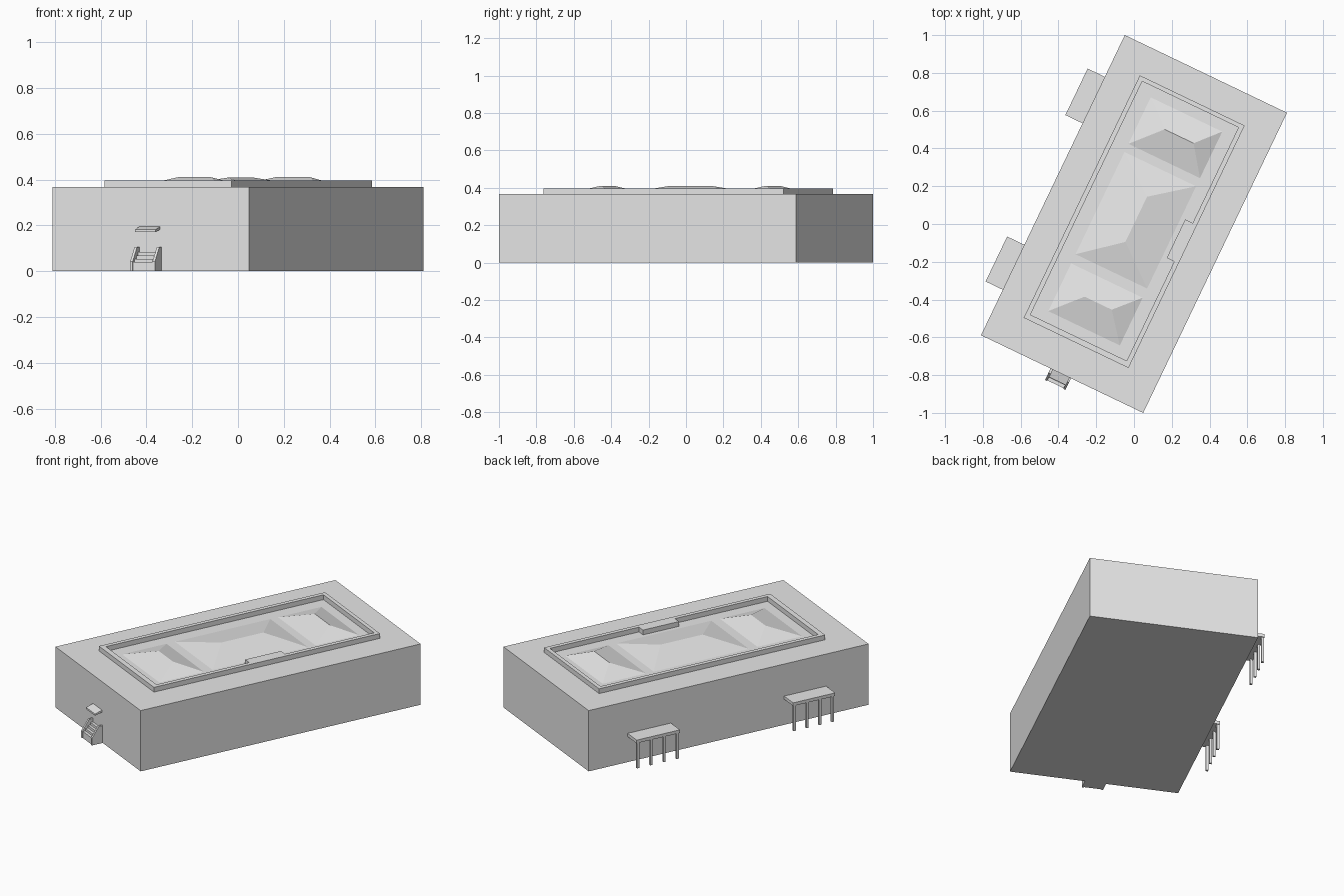
import bpy, bmesh, math
from mathutils import Matrix

if "Cube" in bpy.data.objects:
    bpy.data.objects.remove(bpy.data.objects["Cube"])

# The building is modelled square to the axes, then turned about z
TURN = Matrix.Rotation(math.radians(-25.6), 4, 'Z')
HX, HY, ROOF = 0.476, 0.881, 0.368

grey = bpy.data.materials.new("light_grey")
grey.diffuse_color = (0.8, 0.8, 0.8, 1)
grey.use_nodes = True
grey.node_tree.nodes["Principled BSDF"].inputs["Base Color"].default_value = grey.diffuse_color


def finish(name, bm):
    bmesh.ops.recalc_face_normals(bm, faces=bm.faces)
    bm.transform(TURN)
    me = bpy.data.meshes.new(name)
    bm.to_mesh(me)
    bm.free()
    me.materials.append(grey)
    ob = bpy.data.objects.new(name, me)
    bpy.context.collection.objects.link(ob)
    return ob


def add_box(bm, x0, x1, y0, y1, z0, z1):
    m = Matrix.Translation(((x0 + x1) / 2, (y0 + y1) / 2, (z0 + z1) / 2))
    m = m @ Matrix.Diagonal((x1 - x0, y1 - y0, z1 - z0, 1))
    bmesh.ops.create_cube(bm, size=1, matrix=m)


def box(name, *dims):
    bm = bmesh.new()
    add_box(bm, *dims)
    return finish(name, bm)


def side_profile(name, x0, x1, yz):
    """Extrude a (y, z) outline across x."""
    bm = bmesh.new()
    a = [bm.verts.new((x0, y, z)) for y, z in yz]
    b = [bm.verts.new((x1, y, z)) for y, z in yz]
    bm.faces.new(a)
    bm.faces.new(b)
    for i in range(len(yz)):
        j = (i + 1) % len(yz)
        bm.faces.new((a[i], a[j], b[j], b[i]))
    return finish(name, bm)


def hip_roof(name, y0, y1, ridge, top):
    """Rectangular base rising to a ridge line."""
    bm = bmesh.new()
    c = [bm.verts.new((x, y, ROOF)) for x, y in
         ((-0.21, y0), (0.21, y0), (0.21, y1), (-0.21, y1))]
    p, q = [bm.verts.new((x, y, top)) for x, y in ridge]
    bm.faces.new(c[::-1])
    if abs(ridge[0][1] - ridge[1][1]) < 0.01:      # ridge across the building
        faces = ((c[0], c[1], q, p), (c[1], c[2], q),
                 (c[2], c[3], p, q), (c[3], c[0], p))
    else:                                          # ridge along the building
        faces = ((c[0], c[1], p), (c[1], c[2], q, p),
                 (c[2], c[3], q), (c[3], c[0], p, q))
    for f in faces:
        bm.faces.new(f)
    return finish(name, bm)


# Main block
box("main_building", -HX, HX, -HY, HY, 0, ROOF)

# Low parapet ring with an inward step on one long side
outer = [(-.312, -.70), (.303, -.70), (.303, -.15), (.303, -.03),
         (.303, .08), (.303, .20), (.303, .723), (-.312, .723)]
inner = [(-.287, -.67), (.278, -.67), (.278, -.087), (.234, -.087),
         (.234, .139), (.278, .139), (.278, .70), (-.287, .70)]
bm = bmesh.new()
ring = [[bm.verts.new((x, y, z)) for x, y in loop]
        for loop, z in ((outer, ROOF), (outer, 0.397), (inner, 0.397), (inner, ROOF))]
for k in range(4):
    a, b = ring[k], ring[(k + 1) % 4]
    for i in range(8):
        j = (i + 1) % 8
        bm.faces.new((a[i], a[j], b[j], b[i]))
finish("roof_parapet", bm)

# Three shallow hipped skylights
hip_roof("front_roof_hip", -.612, -.332, ((-.07, -.46), (.09, -.46)), 0.411)
hip_roof("middle_roof_hip", -.278, .322, ((0, -.105), (0, .16)), 0.409)
hip_roof("back_roof_hip", .37, .643, ((-.07, .522), (.10, .522)), 0.411)

# Two side canopies, each on four thin posts
for label, y0, y1 in (("front", -.614, -.35), ("back", .363, .636)):
    box(label + "_side_canopy", -.577, -HX, y0, y1, 0.155, 0.174)
    bm = bmesh.new()
    for i in range(4):
        y = y0 + 0.012 + (y1 - y0 - 0.024) * i / 3
        add_box(bm, -.574, -.560, y - .007, y + .007, 0, 0.155)
    finish(label + "_canopy_posts", bm)

# Entrance steps between two sloping side walls
steps = [(-HY, 0), (-.945, 0), (-.945, .04), (-.928, .04), (-.928, .054),
         (-.912, .054), (-.912, .069), (-.897, .069), (-.897, .084), (-HY, .084)]
side_profile("entrance_steps", -.056, .040, steps)
cheek = [(-HY, 0), (-.949, 0), (-.949, .042), (-.905, .105), (-HY, .105)]
side_profile("left_step_wall", -.068, -.056, cheek)
side_profile("right_step_wall", .040, .052, cheek)

# Small sloped canopy over the entrance
side_profile("entrance_canopy", -.056, .044,
             [(-HY, .182), (-.925, .171), (-.925, .182), (-HY, .195)])
